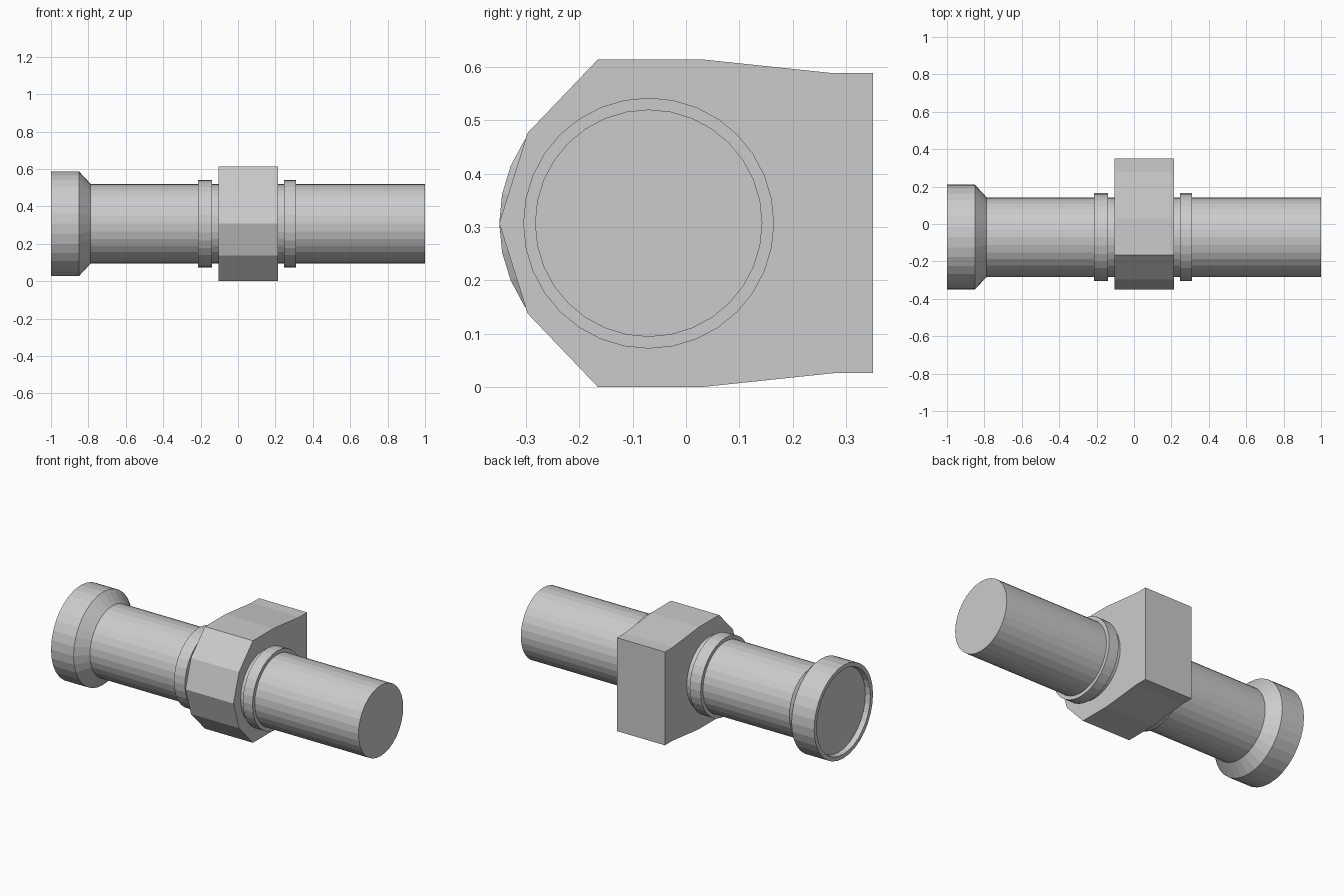
import bpy, bmesh
from math import cos, sin, tau

if "Cube" in bpy.data.objects:
    bpy.data.objects.remove(bpy.data.objects["Cube"])

SIDES = 32
AXIS_Y, AXIS_Z = -0.07, 0.307
PIPE_R = 0.213


def finish(name, bm):
    bmesh.ops.recalc_face_normals(bm, faces=bm.faces)
    mesh = bpy.data.meshes.new(name)
    bm.to_mesh(mesh)
    bm.free()
    obj = bpy.data.objects.new(name, mesh)
    bpy.context.collection.objects.link(obj)
    return obj


def lathe(name, profile, closed=False):
    """Revolve (x, radius) points around the pipe axis; open ends get caps."""
    bm = bmesh.new()
    rings = [[bm.verts.new((x, AXIS_Y + r * cos(tau * i / SIDES),
                            AXIS_Z + r * sin(tau * i / SIDES)))
              for i in range(SIDES)] for x, r in profile]
    pairs = list(zip(rings, rings[1:]))
    if closed:
        pairs.append((rings[-1], rings[0]))
    else:
        bm.faces.new(rings[0])
        bm.faces.new(rings[-1])
    for a, b in pairs:
        for i in range(SIDES):
            j = (i + 1) % SIDES
            bm.faces.new((a[i], a[j], b[j], b[i]))
    return finish(name, bm)


# Pipe with flared, shallowly recessed left end
lathe("pipe", [(-0.97, 0.25), (-1.0, 0.255), (-1.0, 0.28), (-0.85, 0.28),
               (-0.788, PIPE_R), (1.0, PIPE_R)])

# Thin collars on both sides of the block
for name, x0, x1 in (("left_collar", -0.213, -0.14), ("right_collar", 0.245, 0.31)):
    lathe(name, [(x0, PIPE_R), (x0, 0.235), (x1, 0.235), (x1, PIPE_R)], closed=True)

# Mounting block: half profile in (y, z offset), mirrored about the pipe axis
half = [(-0.297, 0.169), (-0.165, 0.307), (0.03, 0.307), (0.277, 0.281), (0.35, 0.281)]
outline = [(-0.35, 0.0)] + half + [(y, -z) for y, z in reversed(half)]
bm = bmesh.new()
face = bm.faces.new([bm.verts.new((-0.105, y, AXIS_Z + z)) for y, z in outline])
ext = bmesh.ops.extrude_face_region(bm, geom=[face], use_keep_orig=True)
moved = [g for g in ext["geom"] if isinstance(g, bmesh.types.BMVert)]
bmesh.ops.translate(bm, verts=moved, vec=(0.32, 0, 0))
finish("mounting_block", bm)
